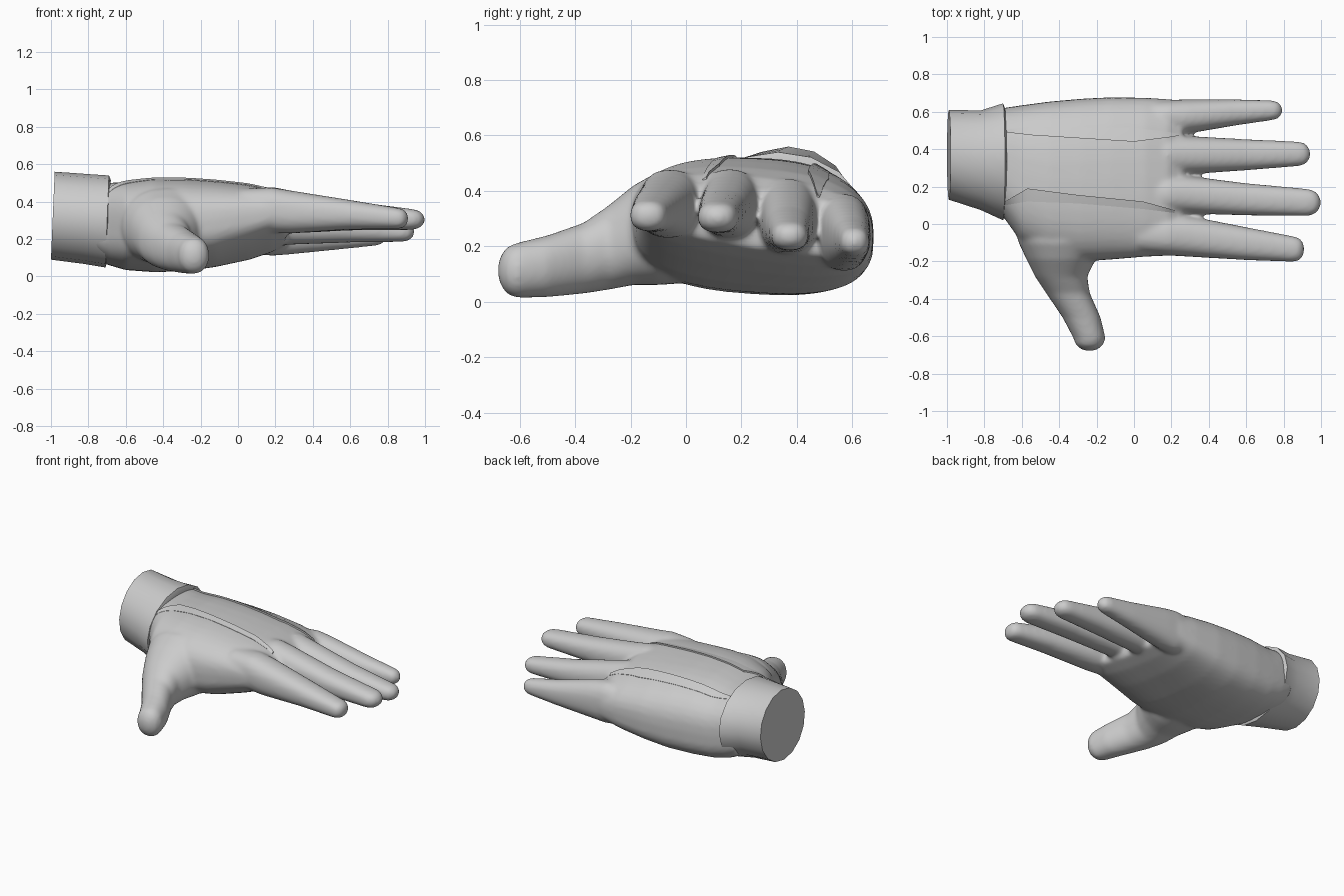
import bpy, bmesh, math
from mathutils import Vector
from mathutils.bvhtree import BVHTree

cube = bpy.data.objects.get("Cube")
if cube:
    bpy.data.objects.remove(cube, do_unlink=True)

grey = bpy.data.materials.new("plain grey")
grey.use_nodes = True
grey.diffuse_color = (0.6, 0.6, 0.6, 1)
grey.node_tree.nodes["Principled BSDF"].inputs["Base Color"].default_value = (0.6, 0.6, 0.6, 1)


def add_object(name, bm, angle):
    """Turn a bmesh into a smooth shaded object."""
    bmesh.ops.recalc_face_normals(bm, faces=bm.faces)
    mesh = bpy.data.meshes.new(name)
    bm.to_mesh(mesh)
    bm.free()
    mesh.materials.append(grey)
    ob = bpy.data.objects.new(name, mesh)
    bpy.context.collection.objects.link(ob)
    bpy.ops.object.select_all(action='DESELECT')
    ob.select_set(True)
    bpy.context.view_layer.objects.active = ob
    bpy.ops.object.shade_smooth_by_angle(angle=math.radians(angle))
    return ob


def loft(bm, rings):
    """Bridge equal rings of points and close both ends."""
    loops = [[bm.verts.new(p) for p in ring] for ring in rings]
    n = len(loops[0])
    for a, b in zip(loops, loops[1:]):
        for i in range(n):
            j = (i + 1) % n
            bm.faces.new((a[i], a[j], b[j], b[i]))
    bm.faces.new(loops[0])
    bm.faces.new(loops[-1])


def power(v, e):
    return math.copysign(abs(v) ** e, v)


def outline(n, e=1.0):
    """Unit circle, squarer the smaller the exponent."""
    return [(power(math.cos(math.tau * i / n), e), power(math.sin(math.tau * i / n), e))
            for i in range(n)]


def rounded(stations, tip):
    """Add shrinking end rings so a finger closes in a round tip."""
    s, c, z, r, h = stations[-1]
    out = list(stations)
    for t in (30, 55, 75, 87):
        a = math.radians(t)
        out.append((s + (tip - s) * math.sin(a), c, z, r * math.cos(a), h * math.cos(a)))
    return out


hand_bm = bmesh.new()

# palm: x, side edges, top heights at both edges, bottom heights at both edges
palm = [
    (-0.78, 0.08, 0.60, 0.47, 0.47, 0.12, 0.09),
    (-0.70, 0.04, 0.62, 0.50, 0.50, 0.08, 0.05),
    (-0.60, -0.10, 0.635, 0.51, 0.50, 0.06, 0.015),
    (-0.45, -0.18, 0.655, 0.53, 0.51, 0.055, 0.00),
    (-0.28, -0.20, 0.67, 0.535, 0.50, 0.07, 0.00),
    (-0.12, -0.19, 0.678, 0.53, 0.48, 0.10, 0.02),
    (0.06, -0.175, 0.675, 0.515, 0.45, 0.165, 0.05),
    (0.18, -0.17, 0.668, 0.49, 0.41, 0.215, 0.09),
    (0.26, -0.15, 0.655, 0.44, 0.36, 0.26, 0.13),
]
rings = []
for x, y0, y1, t0, t1, b0, b1 in palm:
    ring = []
    for c, s in outline(40, 0.8):
        u = 0.5 + 0.5 * c
        top, bot = t0 + (t1 - t0) * u, b0 + (b1 - b0) * u
        mid = bot + (top - bot) * 0.48
        z = mid + (top - mid) * s if s > 0 else mid - (mid - bot) * (-s) ** 0.75
        ring.append((x, y0 + (y1 - y0) * u, z))
    rings.append(ring)
loft(hand_bm, rings)

# fingers: x, centre y, centre z, half width, half height; then the tip
fingers = [
    ([(0.02, -0.05, 0.37, 0.10, 0.10), (0.18, -0.058, 0.355, 0.110, 0.122),
      (0.28, -0.064, 0.345, 0.110, 0.115),
      (0.60, -0.105, 0.33, 0.088, 0.079), (0.86, -0.135, 0.31, 0.068, 0.056)], 0.912),
    ([(0.02, 0.16, 0.36, 0.10, 0.10), (0.18, 0.158, 0.355, 0.102, 0.125),
      (0.28, 0.157, 0.345, 0.101, 0.115),
      (0.60, 0.132, 0.325, 0.086, 0.079), (0.93, 0.115, 0.305, 0.073, 0.056)], 1.0),
    ([(0.02, 0.37, 0.31, 0.10, 0.12), (0.18, 0.367, 0.305, 0.106, 0.14),
      (0.28, 0.368, 0.295, 0.103, 0.125),
      (0.60, 0.37, 0.262, 0.083, 0.08), (0.88, 0.375, 0.238, 0.066, 0.053)], 0.945),
    ([(0.02, 0.57, 0.25, 0.085, 0.12), (0.18, 0.57, 0.25, 0.094, 0.14),
      (0.28, 0.574, 0.245, 0.092, 0.127),
      (0.55, 0.597, 0.225, 0.069, 0.08), (0.74, 0.608, 0.217, 0.053, 0.052)], 0.795),
]
for stations, tip in fingers:
    loft(hand_bm, [[(x, y + r * c, z + h * s) for c, s in outline(32, 0.85)]
                   for x, y, z, r, h in rounded(stations, tip)])

# thumb: the same idea, running towards the front
thumb = [
    (0.05, -0.40, 0.27, 0.26, 0.20), (-0.10, -0.385, 0.265, 0.232, 0.205),
    (-0.19, -0.390, 0.24, 0.185, 0.180), (-0.28, -0.39, 0.195, 0.140, 0.152),
    (-0.37, -0.353, 0.157, 0.117, 0.128), (-0.50, -0.28, 0.128, 0.102, 0.112),
    (-0.61, -0.238, 0.113, 0.086, 0.10),
]
loft(hand_bm, [[(x + r * c, y, z + h * s) for c, s in outline(32, 0.92)]
               for y, x, z, r, h in rounded(thumb, -0.68)])

# fuse palm, fingers and thumb into one skin
hand = add_object("hand", hand_bm, 60)
remesh = hand.modifiers.new("fuse", 'REMESH')
remesh.mode = 'VOXEL'
remesh.voxel_size = 0.012
remesh.use_smooth_shade = True
smooth = hand.modifiers.new("soften", 'SMOOTH')
smooth.factor = 0.5
smooth.iterations = 12
for mod in ("fuse", "soften"):
    bpy.ops.object.modifier_apply(modifier=mod)

# cuff: x, y range, z range; leans slightly and flares out over the wrist
cuff = [(-0.99, 0.13, 0.61, 0.09, 0.56), (-0.82, 0.075, 0.607, 0.068, 0.548),
        (-0.70, 0.02, 0.645, 0.048, 0.54), (-0.69, 0.045, 0.62, 0.07, 0.515)]
cuff_bm = bmesh.new()
loft(cuff_bm, [[(x + 0.01 * s, (y0 + y1) / 2 + (y1 - y0) / 2 * c, (z0 + z1) / 2 + (z1 - z0) / 2 * s)
                for c, s in outline(16)] for x, y0, y1, z0, z1 in cuff])
add_object("cuff", cuff_bm, 40)

# raised seams on the back of the hand: x, edge y, other edge y
surface = BVHTree.FromObject(hand, bpy.context.evaluated_depsgraph_get())


def on_back(x, y, lift):
    hit = surface.ray_cast(Vector((x, y, 2)), Vector((0, 0, -1)))[0]
    return (x, y, hit.z + lift)


def seam(name, path, low, high):
    bm = bmesh.new()
    rings = []
    for (xa, a0, a1), (xb, b0, b1) in zip(path, path[1:]):
        for k in range(6):
            t = k / 6
            x, p, q = xa + (xb - xa) * t, a0 + (b0 - a0) * t, a1 + (b1 - a1) * t
            rings.append([on_back(x, p, -0.02), on_back(x, p, low), on_back(x, (p + q) / 2, (low + high) / 2),
                          on_back(x, q, high), on_back(x, q, -0.02)])
    loft(bm, rings)
    add_object(name, bm, 35)


seam("inner_seam", [(-0.69, 0.10, 0.12), (-0.57, 0.12, 0.19), (-0.3, 0.11, 0.155),
                    (0.05, 0.08, 0.12), (0.25, 0.055, 0.065)], 0.002, 0.01)
seam("outer_seam", [(-0.68, 0.505, 0.49), (-0.55, 0.52, 0.475), (0.0, 0.515, 0.44),
                    (0.2, 0.49, 0.465), (0.25, 0.48, 0.475)], 0.002, 0.012)
